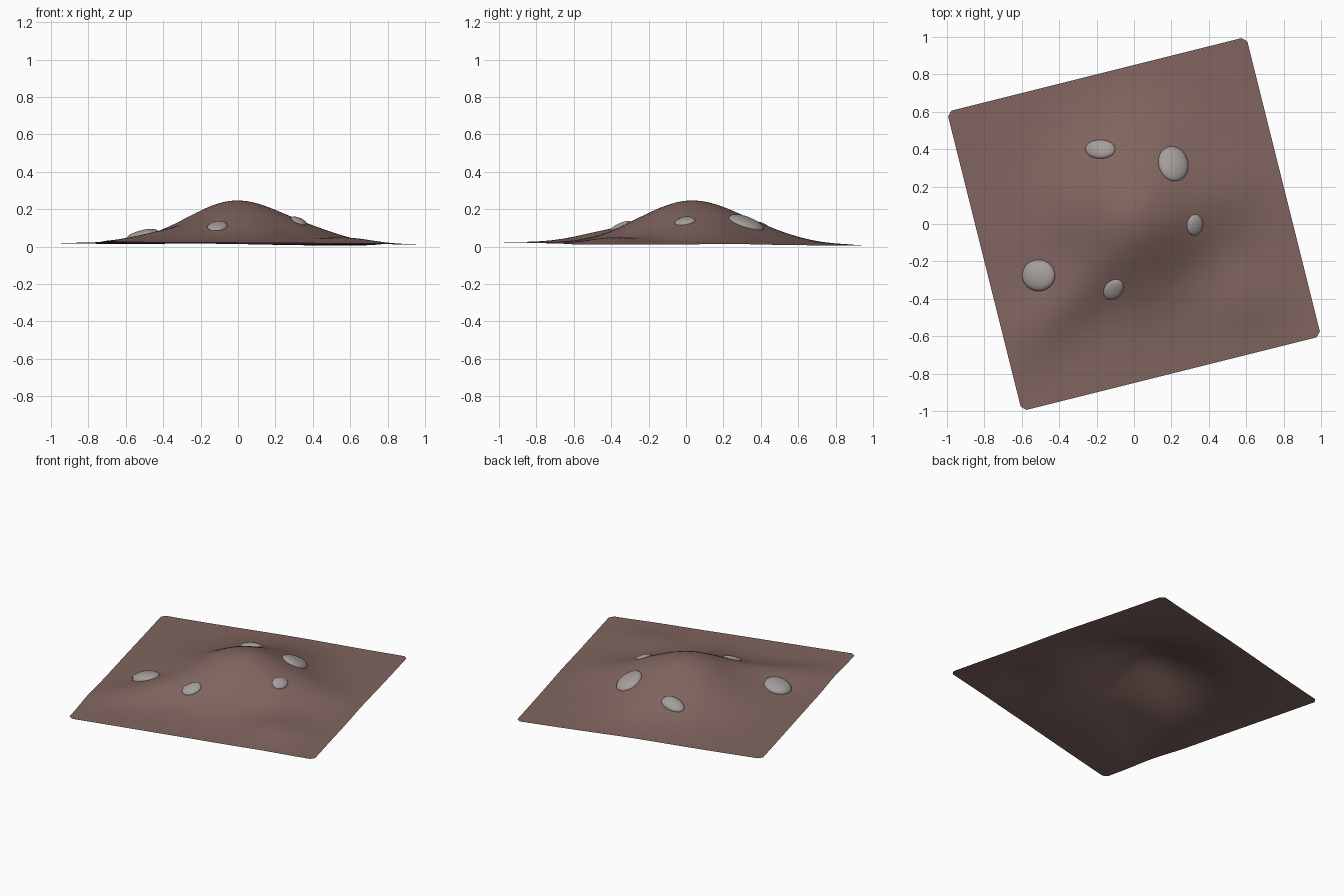
import bpy, bmesh
from math import sin, cos, pi, exp, sqrt, radians, atan2
from mathutils import Vector

if "Cube" in bpy.data.objects:
    bpy.data.objects.remove(bpy.data.objects["Cube"])

# bumps of the ground: x, y, height, length sigma, width sigma, angle in degrees
BUMPS = [
    (0.00, 0.03, 0.230, 0.27, 0.27, 0),      # main hill
    (-0.38, -0.42, 0.050, 0.22, 0.11, 45),   # front left spur
    (0.45, 0.15, 0.030, 0.17, 0.14, 15),     # right spur
    (0.05, 0.45, 0.025, 0.22, 0.18, 0),      # back spur
    (0.58, -0.40, 0.030, 0.14, 0.13, 0),     # low mound
    (0.27, -0.24, -0.018, 0.16, 0.11, -40),  # gully
]

# rocks: x, y, length radius, width radius, angle, height
ROCKS = [
    (-0.51, -0.275, 0.088, 0.084, 0, 0.038),
    (-0.18, 0.40, 0.080, 0.050, 0, 0.025),
    (0.21, 0.322, 0.094, 0.078, 110, 0.030),
    (0.325, -0.005, 0.056, 0.042, 80, 0.018),
    (-0.11, -0.35, 0.060, 0.046, 45, 0.018),
]


def height(x, y):
    z = 0.014 - 0.006 * x - 0.006 * y
    for bx, by, h, s, t, a in BUMPS:
        c, d = cos(radians(a)), sin(radians(a))
        u, v = (x - bx) * c + (y - by) * d, -(x - bx) * d + (y - by) * c
        z += h * exp(-0.5 * ((u / s) ** 2 + (v / t) ** 2))
    return z


def normal(x, y, e=0.01):
    return Vector((height(x - e, y) - height(x + e, y),
                   height(x, y - e) - height(x, y + e), 2 * e)).normalized()


def material(name, color):
    m = bpy.data.materials.new(name)
    m.diffuse_color = (*color, 1)
    m.use_nodes = True
    m.node_tree.nodes["Principled BSDF"].inputs["Base Color"].default_value = m.diffuse_color
    return m


def finish(bm, name, mat):
    bmesh.ops.recalc_face_normals(bm, faces=bm.faces)
    if sum(f.normal.z for f in bm.faces) < 0:
        bmesh.ops.reverse_faces(bm, faces=bm.faces)
    for f in bm.faces:
        f.smooth = True
    me = bpy.data.meshes.new(name)
    bm.to_mesh(me)
    bm.free()
    me.materials.append(mat)
    bpy.context.collection.objects.link(bpy.data.objects.new(name, me))


soil = material("soil", (0.22, 0.13, 0.115))
stone = material("stone", (0.37, 0.34, 0.33))

# ground: turned square sheet with slightly clipped corners
bm = bmesh.new()
half = sqrt(1.6 ** 2 + 0.4 ** 2) / 2
bmesh.ops.create_grid(bm, x_segments=64, y_segments=64, size=half)
turn = atan2(0.4, 1.6)
for v in bm.verts:
    x, y = v.co.x, v.co.y
    if min(abs(x), abs(y)) > half - 0.001:
        x, y = x * 0.985, y * 0.985
    x, y = x * cos(turn) - y * sin(turn), x * sin(turn) + y * cos(turn)
    v.co = (x, y, height(x, y))
finish(bm, "ground", soil)

# rocks: low domes that follow the slope
RINGS, SIDES = 8, 32
for i, (cx, cy, ra, rb, a, h) in enumerate(ROCKS):
    bm = bmesh.new()
    c, d = cos(radians(a)), sin(radians(a))
    n = normal(cx, cy)
    top = bm.verts.new(Vector((cx, cy, height(cx, cy))) + n * h)
    last = None
    for r in range(1, RINGS + 1):
        f = sin(r / RINGS * pi / 2)
        lift = n * h * cos(r / RINGS * pi / 2)
        ring = []
        for k in range(SIDES):
            t = 2 * pi * k / SIDES
            u, v = ra * f * cos(t), rb * f * sin(t)
            x, y = cx + u * c - v * d, cy + u * d + v * c
            ring.append(bm.verts.new(Vector((x, y, height(x, y))) + lift))
        for k in range(SIDES):
            j = (k + 1) % SIDES
            if last:
                bm.faces.new((last[k], ring[k], ring[j], last[j]))
            else:
                bm.faces.new((top, ring[k], ring[j]))
        last = ring
    finish(bm, f"rock_{i + 1}", stone)
